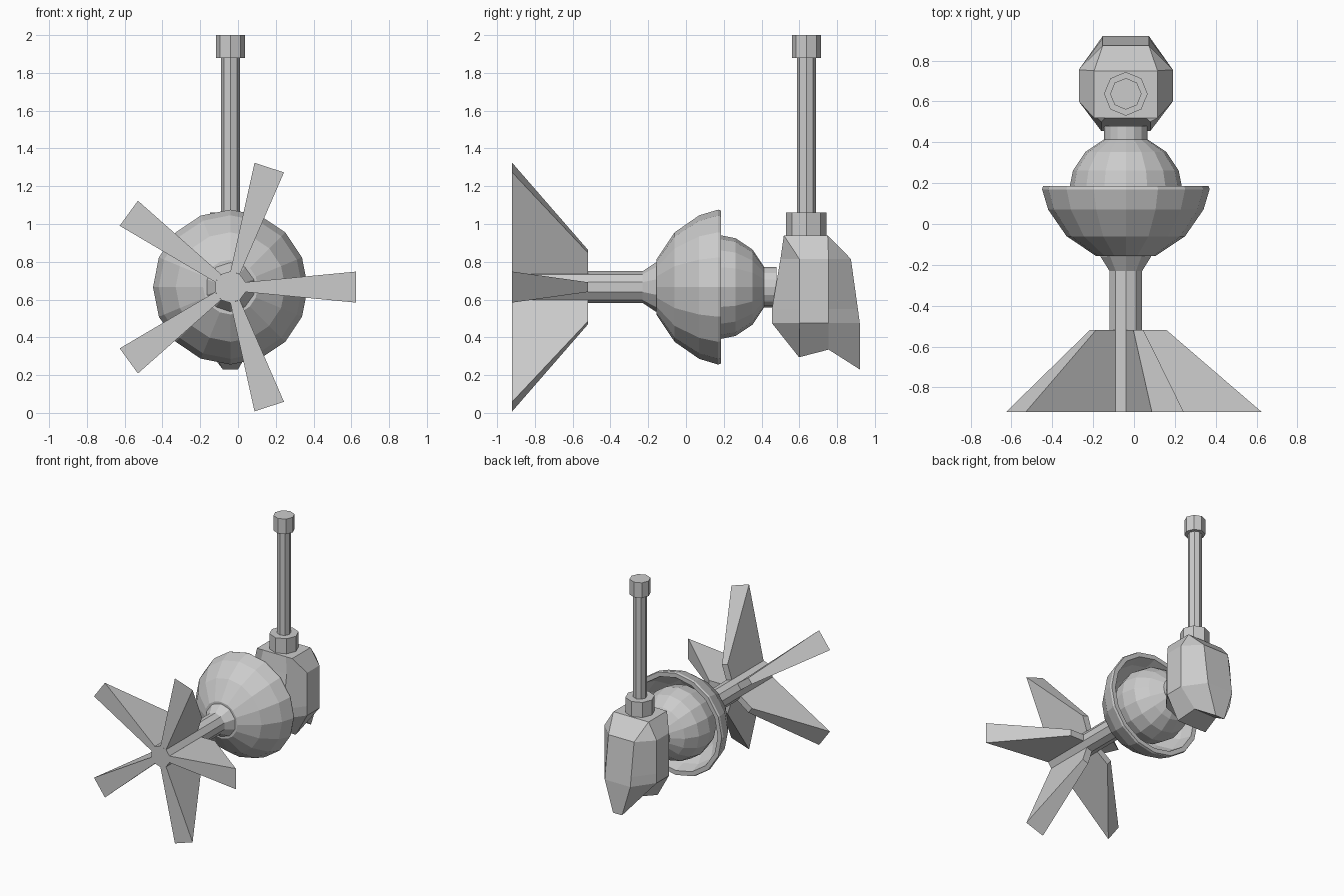
import bpy, bmesh
from math import sin, cos, pi
from mathutils import Vector

if "Cube" in bpy.data.objects:
    bpy.data.objects.remove(bpy.data.objects["Cube"])

CX, CZ, PY = -0.04, 0.666, 0.637   # main axis x / z, pole y


def finish(name, bm):
    bmesh.ops.remove_doubles(bm, verts=bm.verts, dist=0.0005)
    bmesh.ops.recalc_face_normals(bm, faces=bm.faces)
    me = bpy.data.meshes.new(name)
    bm.to_mesh(me)
    bm.free()
    ob = bpy.data.objects.new(name, me)
    bpy.context.collection.objects.link(ob)
    return ob


def loft(bm, rings, caps=True):
    """Skin a list of equal-length point rings."""
    vs = [[bm.verts.new(p) for p in r] for r in rings]
    n = len(vs[0])
    for a, b in zip(vs, vs[1:]):
        for i in range(n):
            j = (i + 1) % n
            bm.faces.new((a[i], a[j], b[j], b[i]))
    if caps:
        bm.faces.new(vs[0])
        bm.faces.new(vs[-1][::-1])


def ring_y(r, y, n, start=0):
    return [(CX + r * cos(start + 2 * pi * i / n), y,
             CZ + r * sin(start + 2 * pi * i / n)) for i in range(n)]


def turned_y(name, profile, n, start=0):
    bm = bmesh.new()
    loft(bm, [ring_y(r, y, n, start) for r, y in profile])
    return finish(name, bm)


def post(name, r, z0, z1):
    bm = bmesh.new()
    loft(bm, [[(CX + r * cos(i * pi / 4), PY + r * sin(i * pi / 4), z)
               for i in range(8)] for z in (z0, z1)])
    return finish(name, bm)


# Ten-sided shaft with flared collar
turned_y("shaft", [(0.084, -0.92), (0.084, -0.23), (0.13, -0.16), (0.13, -0.14)], 10, pi / 10)

# Five tapered blades growing out of alternate shaft sides
bm = bmesh.new()
for k in range(5):
    a = 2 * pi * k / 5
    out, side = Vector((cos(a), 0, sin(a))), Vector((-sin(a), 0, cos(a)))

    def pt(r, w, y):
        return Vector((CX, y, CZ)) + out * r + side * w

    loft(bm, [[pt(0.08, -0.026, -0.92), pt(0.08, 0.026, -0.92),
               pt(0.08, 0.026, -0.52), pt(0.08, -0.026, -0.52)],
              [pt(0.665, -0.082, -0.92), pt(0.665, 0.082, -0.92),
               pt(0.2, 0.026, -0.52), pt(0.2, -0.026, -0.52)]])
finish("fan_blades", bm)

# Hollow bowl with a rim
turned_y("bowl", [(0.145, -0.157), (0.29, -0.06), (0.38, 0.07), (0.41, 0.17), (0.405, 0.185),
                  (0.37, 0.185), (0.345, 0.09), (0.27, -0.01), (0.14, -0.09)], 16)

# Ball and neck
ball = [(0.28 * cos(t * pi / 8), 0.155 + 0.28 * sin(t * pi / 8)) for t in range(-3, 4)]
turned_y("ball_and_neck", ball + [(0.107, 0.48)], 16)


# Faceted rear body: half-section points mirrored across the middle
def section(half):
    right = [(CX + x, y, z) for x, y, z in half]
    left = [(CX - x, y, z) for x, y, z in reversed(half)]
    return right + left


bm = bmesh.new()
loft(bm, [section(h) for h in (
    [(0.155, 0.75, 0.94), (0.155, 0.75, 0.94), (0.155, 0.518, 0.94), (0.1, 0.518, 0.94)],
    [(0.113, 0.873, 0.815), (0.23, 0.755, 0.815), (0.23, 0.6, 0.815), (0.12, 0.5, 0.815)],
    [(0.113, 0.91, 0.55), (0.23, 0.755, 0.55), (0.23, 0.6, 0.55), (0.12, 0.455, 0.55)],
    [(0.113, 0.92, 0.475), (0.23, 0.755, 0.475), (0.23, 0.6, 0.475), (0.12, 0.455, 0.475)],
    [(0.04, 0.92, 0.23), (0.1, 0.755, 0.335), (0.13, 0.6, 0.295), (0.08, 0.598, 0.295)],
)])
bmesh.ops.triangulate(bm, faces=[f for f in bm.faces if len(f.verts) > 4])
finish("rear_body", bm)

# Upright pole with collar and cap
post("pole_collar", 0.107, 0.93, 1.06)
post("pole", 0.05, 1.05, 1.89)
post("pole_cap", 0.077, 1.88, 2.0)
